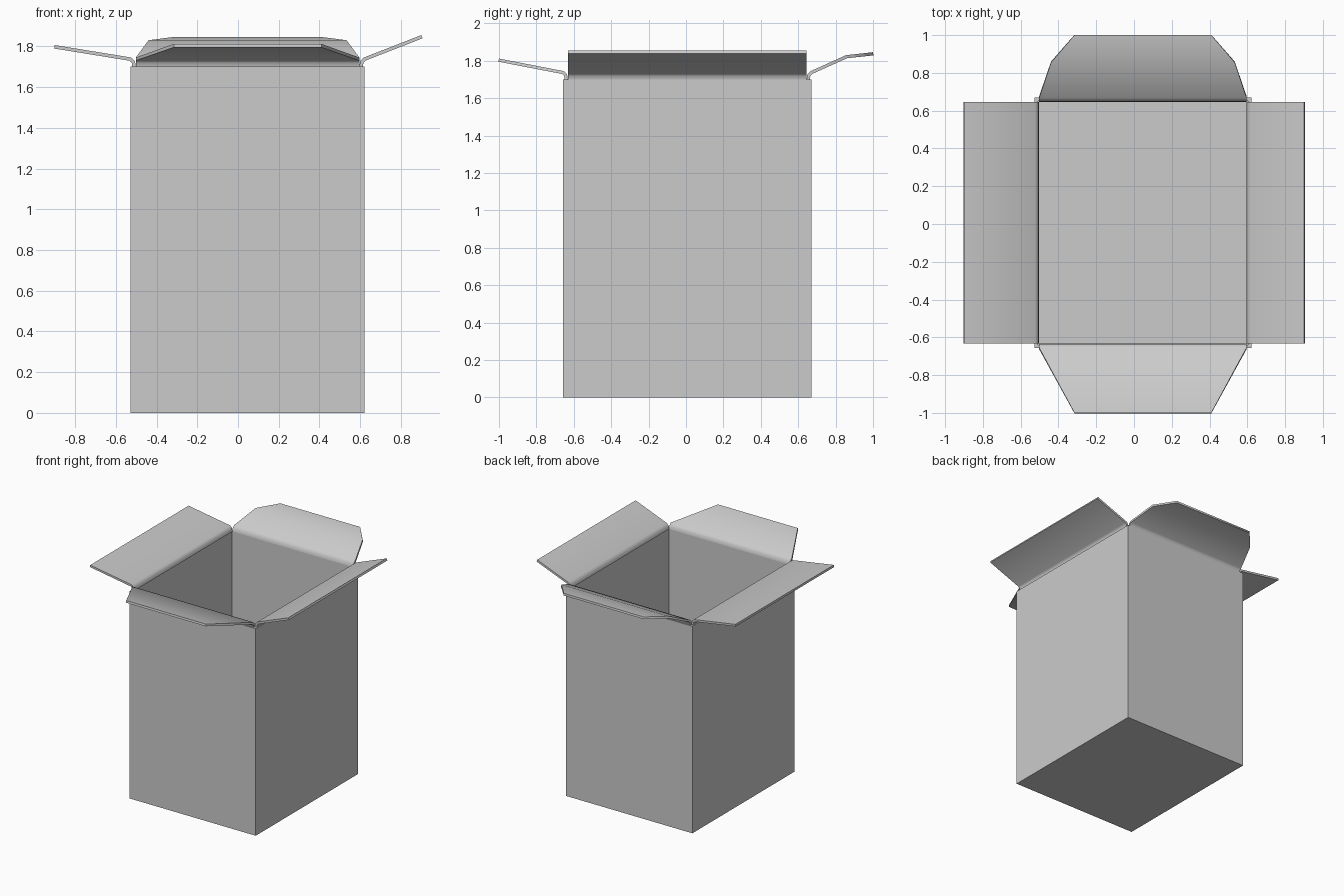
import bpy, bmesh
from mathutils import Vector

if "Cube" in bpy.data.objects:
    bpy.data.objects.remove(bpy.data.objects["Cube"])

# Inner wall planes, wall thickness and rim height
X0, X1, Y0, Y1 = -0.502, 0.596, -0.632, 0.645
T, RIM = 0.025, 1.70
FLAP_T = 0.017


def add_object(name, bm):
    mesh = bpy.data.meshes.new(name)
    bm.to_mesh(mesh)
    bm.free()
    ob = bpy.data.objects.new(name, mesh)
    bpy.context.collection.objects.link(ob)
    return ob


# Open carton body: a block with its top inset and pushed down
bm = bmesh.new()
bmesh.ops.create_cube(bm, size=1)
for v in bm.verts:
    v.co = Vector((X0 - T if v.co.x < 0 else X1 + T,
                   Y0 - T if v.co.y < 0 else Y1 + T,
                   0 if v.co.z < 0 else RIM))
bm.normal_update()
top = max(bm.faces, key=lambda f: f.calc_center_median().z)
bmesh.ops.inset_region(bm, faces=[top], thickness=T)
res = bmesh.ops.extrude_face_region(bm, geom=[top])
bmesh.ops.delete(bm, geom=[top], context='FACES')
for v in res['geom']:
    if isinstance(v, bmesh.types.BMVert):
        v.co.z = T
bmesh.ops.recalc_face_normals(bm, faces=bm.faces)
add_object("carton_body", bm)


def flap(name, axis, stations, lo, hi):
    """Folded sheet through (position, height, low inset, high inset) stations."""
    bm = bmesh.new()
    rows = []
    for pos, z, a, b in stations:
        ends = (lo + a, hi - b)
        rows.append([bm.verts.new((pos, e, z) if axis == 'x' else (e, pos, z))
                     for e in ends])
    faces = [bm.faces.new((p[0], p[1], q[1], q[0])) for p, q in zip(rows, rows[1:])]
    bm.normal_update()
    if faces[-1].normal.z < 0:
        bmesh.ops.reverse_faces(bm, faces=faces)
    ob = add_object(name, bm)
    mod = ob.modifiers.new("thickness", 'SOLIDIFY')
    mod.thickness = FLAP_T
    mod.offset = -1
    mod.use_even_offset = True
    bpy.context.view_layer.objects.active = ob
    ob.select_set(True)
    bpy.ops.object.modifier_apply(modifier=mod.name)
    bpy.ops.object.shade_smooth_by_angle(angle=0.9)
    ob.select_set(False)


def hinge(inner, sign):
    """Short upright fold that rises from the rim and rolls outward."""
    return [(inner, RIM, 0, 0), (inner + sign * 0.004, 1.728, 0, 0),
            (inner + sign * 0.022, 1.745, 0, 0)]


# Straight side flaps
flap("left_flap", 'x', hinge(X0, -1) + [(-0.90, 1.806, 0, 0)], Y0, Y1)
flap("right_flap", 'x', hinge(X1, 1) + [(0.90, 1.855, 0, 0)], Y0, Y1)

# Tapered front flap and twice-bent back flap
flap("front_flap", 'y', hinge(Y0, -1) + [(-1.0, 1.812, 0.187, 0.187)], X0, X1)
flap("back_flap", 'y', hinge(Y1, 1) + [(0.855, 1.830, 0.063, 0.063),
                                       (1.0, 1.846, 0.187, 0.187)], X0, X1)
